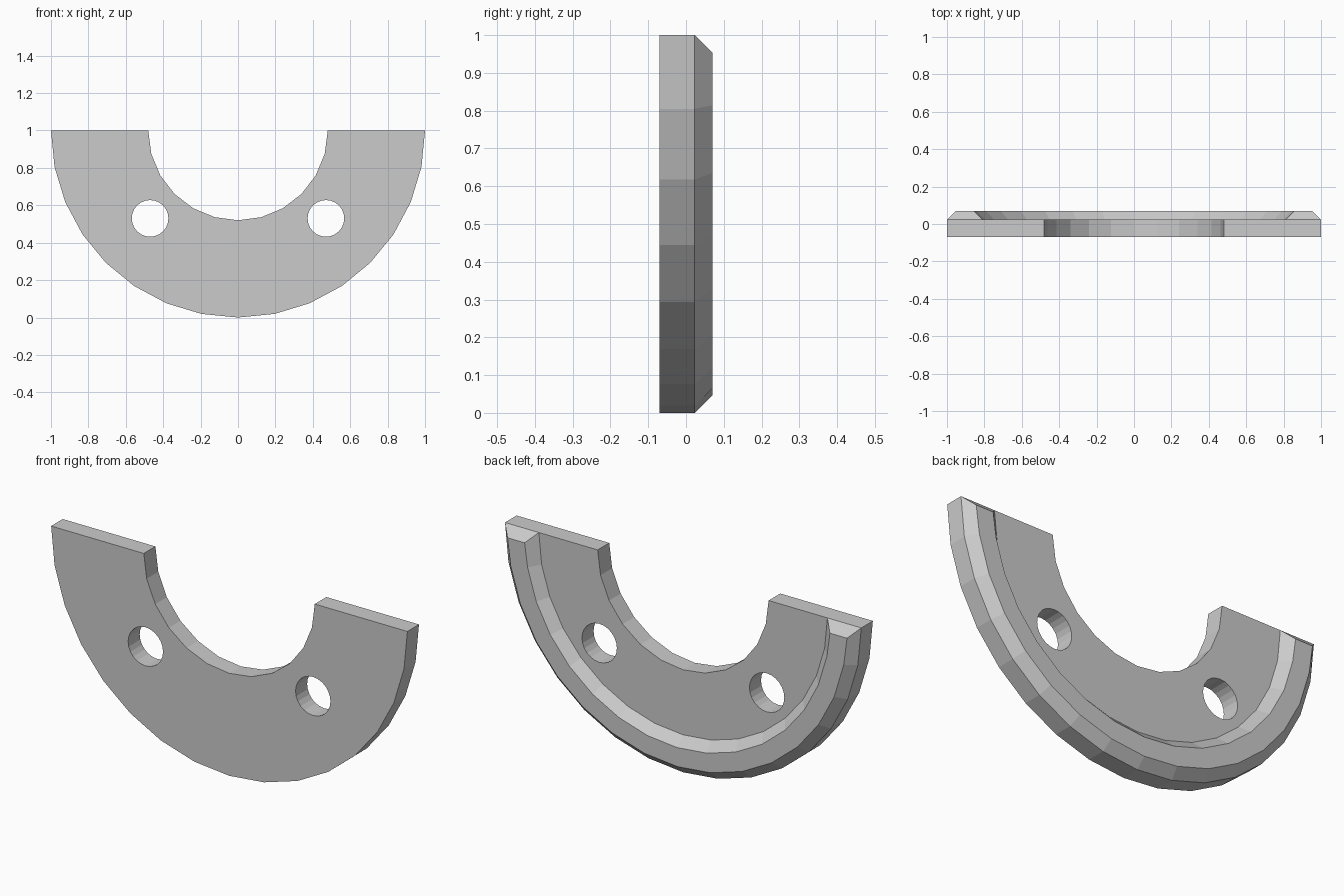
import bpy, bmesh
from math import sin, cos, pi, radians
from mathutils import Matrix

if "Cube" in bpy.data.objects:
    bpy.data.objects.remove(bpy.data.objects["Cube"], do_unlink=True)

FRONT, SEAM, BACK = -0.07, 0.023, 0.07
BEVEL = BACK - SEAM
OUTER_STEPS, INNER_STEPS = 16, 12

grey = bpy.data.materials.new("plain grey")
grey.use_nodes = True
grey.diffuse_color = (0.6, 0.6, 0.6, 1)
grey.node_tree.nodes["Principled BSDF"].inputs["Base Color"].default_value = (0.6, 0.6, 0.6, 1)


def make_object(name, bm):
    bmesh.ops.recalc_face_normals(bm, faces=bm.faces)
    mesh = bpy.data.meshes.new(name)
    bm.to_mesh(mesh)
    bm.free()
    mesh.materials.append(grey)
    obj = bpy.data.objects.new(name, mesh)
    bpy.context.collection.objects.link(obj)
    return obj


def arc_point(radius, step, steps, y):
    """Point on the lower half circle centred at the top edge."""
    a = pi * step / steps
    return (radius * cos(a), y, 1 - radius * sin(a))


# Half ring plate
bm = bmesh.new()
outline = [arc_point(1, i, OUTER_STEPS, FRONT) for i in range(OUTER_STEPS + 1)]
outline += [arc_point(0.48, i, INNER_STEPS, FRONT) for i in reversed(range(INNER_STEPS + 1))]
face = bm.faces.new([bm.verts.new(p) for p in outline])
moved = bmesh.ops.extrude_face_region(bm, geom=[face])["geom"]
bmesh.ops.translate(bm, vec=(0, SEAM - FRONT, 0),
                    verts=[v for v in moved if isinstance(v, bmesh.types.BMVert)])
# keep the front cap if the extrusion removed it
if not any(all(abs(v.co.y - FRONT) < 1e-5 for v in f.verts) for f in bm.faces):
    bm.verts.ensure_lookup_table()
    bmesh.ops.holes_fill(bm, edges=[e for e in bm.edges if e.is_boundary], sides=0)
plate = make_object("half_ring_plate", bm)

# Two round bolt holes
for side, name in ((1, "left_hole_cutter"), (-1, "right_hole_cutter")):
    bm = bmesh.new()
    bmesh.ops.create_cone(bm, cap_ends=True, segments=24, radius1=0.098, radius2=0.098, depth=0.5,
                          matrix=Matrix.Translation((side * 0.47, 0, 0.53))
                          @ Matrix.Rotation(radians(90), 4, 'X'))
    cutter = make_object(name, bm)
    cutter.hide_render = True
    mod = plate.modifiers.new("hole", 'BOOLEAN')
    mod.operation, mod.solver, mod.object = 'DIFFERENCE', 'EXACT', cutter
    bpy.context.view_layer.objects.active = plate
    bpy.ops.object.modifier_apply(modifier=mod.name)
    bpy.data.objects.remove(cutter, do_unlink=True)

# Raised rim with sloped sides and ends
section = [(1, SEAM), (1 - BEVEL, BACK), (0.81 + BEVEL, BACK), (0.81, SEAM)]
bm = bmesh.new()
rings = []
for i in range(OUTER_STEPS + 1):
    ring = []
    for radius, y in section:
        x, y, z = arc_point(radius, i, OUTER_STEPS, y)
        if i in (0, OUTER_STEPS) and y == BACK:
            z -= BEVEL
        ring.append(bm.verts.new((x, y, z)))
    rings.append(ring)
for a, b in zip(rings, rings[1:]):
    for k in range(4):
        n = (k + 1) % 4
        bm.faces.new((a[k], a[n], b[n], b[k]))
bm.faces.new(rings[0])
bm.faces.new(rings[-1])
make_object("raised_rim", bm)
